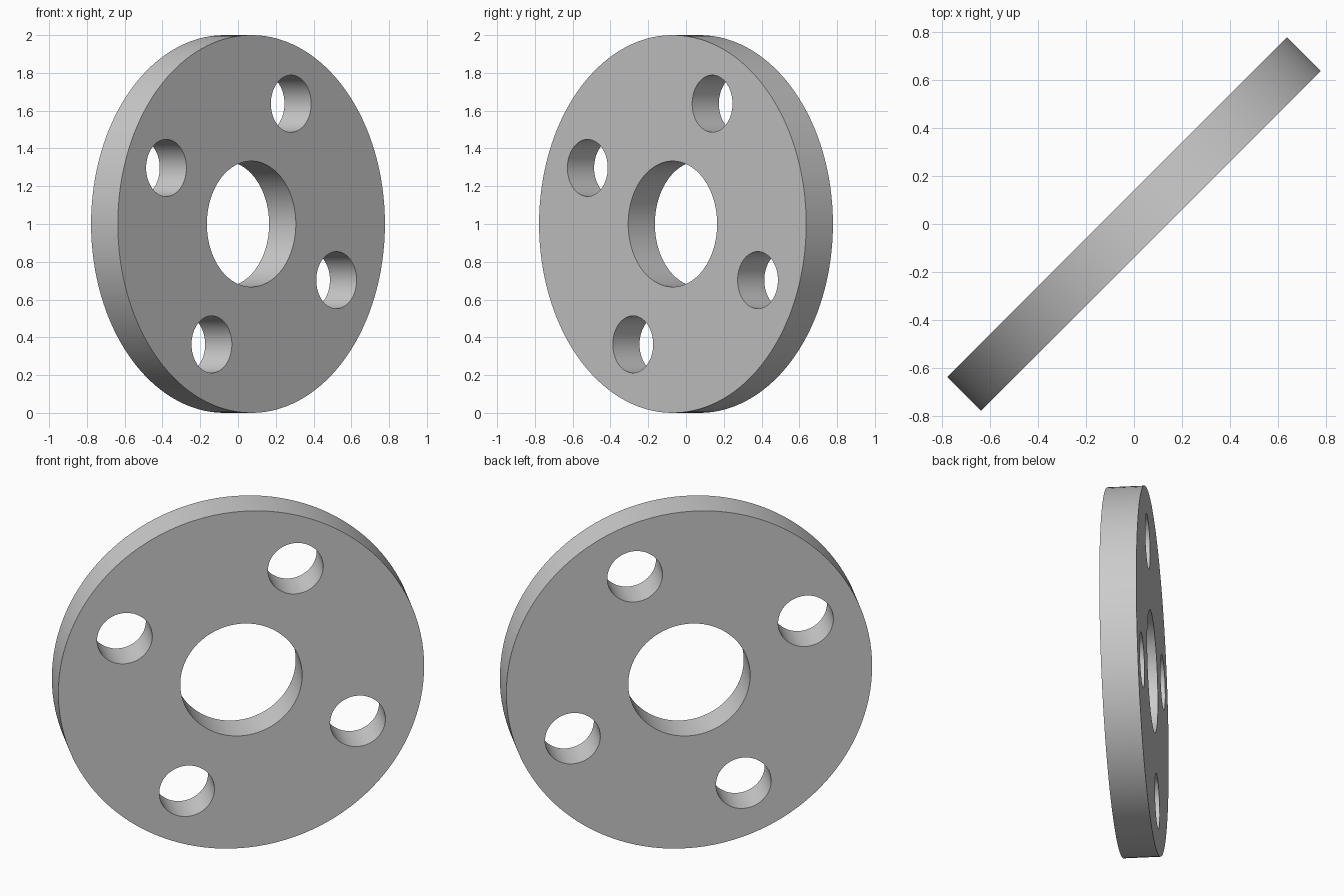
import bpy
import bmesh
from math import cos, sin, pi, radians
from mathutils import Matrix

cube = bpy.data.objects.get("Cube")
if cube:
    bpy.data.objects.remove(cube, do_unlink=True)

RADIUS, THICKNESS = 1.0, 0.2
BORE_RADIUS = 0.333
BOLT_RADIUS, BOLT_CIRCLE, BOLT_COUNT = 0.151, 0.703, 4
BOLT_START = radians(65)

# Plain grey material
grey = bpy.data.materials.new("plain_grey")
grey.use_nodes = True
colour = (0.6, 0.6, 0.6, 1)
grey.diffuse_color = colour
grey.node_tree.nodes["Principled BSDF"].inputs["Base Color"].default_value = colour


def add_ring(bm, cx, cy, radius, segments):
    """Closed loop of edges on the back face of the plate."""
    verts = [bm.verts.new((cx + radius * cos(2 * pi * i / segments),
                           cy + radius * sin(2 * pi * i / segments),
                           -THICKNESS / 2)) for i in range(segments)]
    for a, b in zip(verts, verts[1:] + verts[:1]):
        bm.edges.new((a, b))


bm = bmesh.new()

# Rim, centre bore and bolt holes
add_ring(bm, 0, 0, RADIUS, 128)
add_ring(bm, 0, 0, BORE_RADIUS, 96)
for i in range(BOLT_COUNT):
    angle = BOLT_START + i * 2 * pi / BOLT_COUNT
    add_ring(bm, BOLT_CIRCLE * cos(angle), BOLT_CIRCLE * sin(angle), BOLT_RADIUS, 64)

# Fill between the rings and give the plate its thickness
bmesh.ops.triangle_fill(bm, use_beauty=True, edges=bm.edges[:], normal=(0, 0, 1))
extruded = bmesh.ops.extrude_face_region(bm, geom=bm.faces[:], use_keep_orig=True)
top = [g for g in extruded["geom"] if isinstance(g, bmesh.types.BMVert)]
bmesh.ops.translate(bm, verts=top, vec=(0, 0, THICKNESS))
bmesh.ops.recalc_face_normals(bm, faces=bm.faces[:])

# Stand the disc upright and turn it diagonally
bm.transform(Matrix.Translation((0, 0, RADIUS))
             @ Matrix.Rotation(radians(45), 4, "Z")
             @ Matrix.Rotation(radians(90), 4, "X"))

mesh = bpy.data.meshes.new("flange_disc")
bm.to_mesh(mesh)
bm.free()
mesh.materials.append(grey)
disc = bpy.data.objects.new("flange_disc", mesh)
bpy.context.collection.objects.link(disc)

# Smooth round walls with crisp rims
bpy.ops.object.select_all(action="DESELECT")
disc.select_set(True)
bpy.context.view_layer.objects.active = disc
bpy.ops.object.shade_smooth_by_angle(angle=radians(30))
